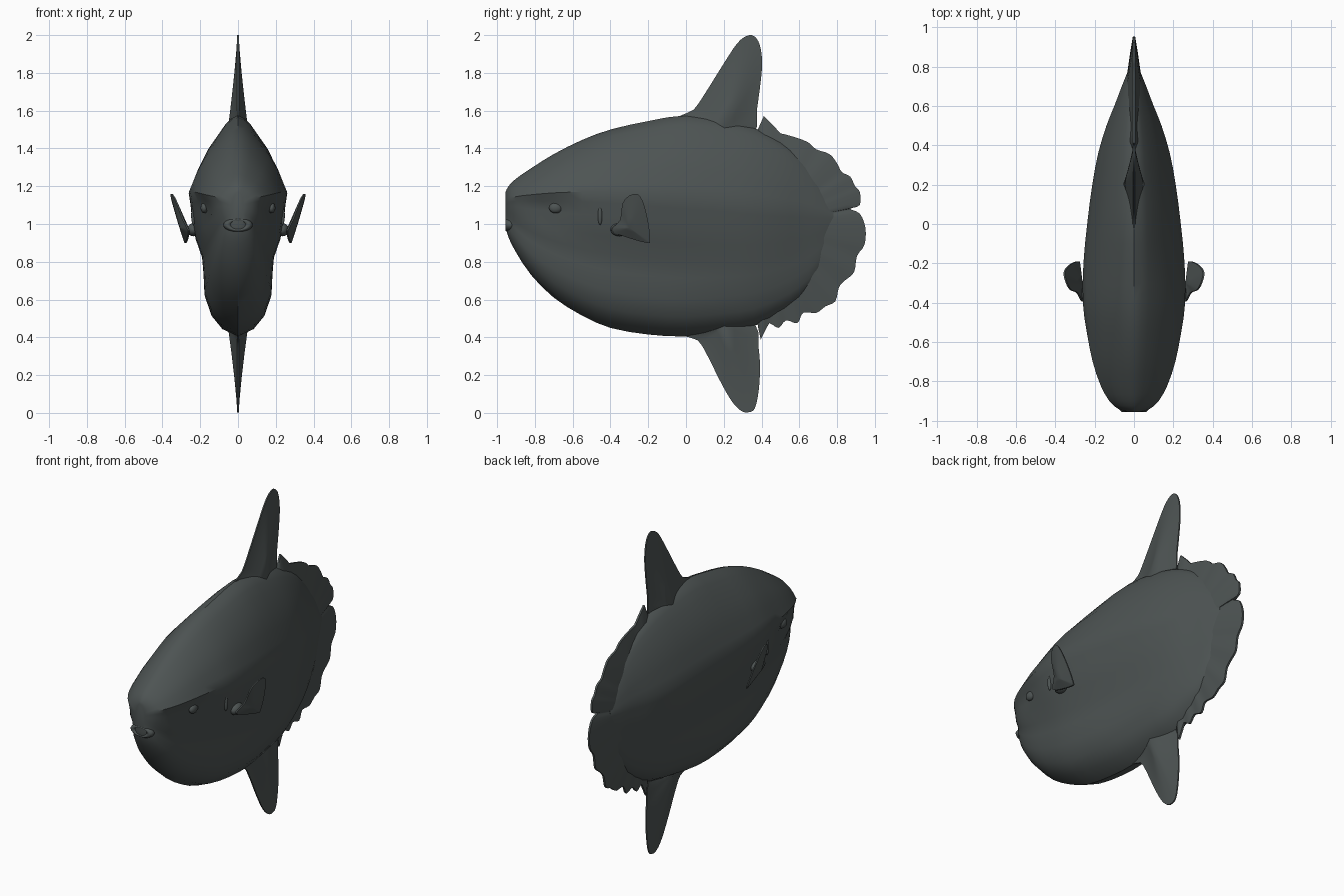
import bpy, bmesh, math

if "Cube" in bpy.data.objects:
    bpy.data.objects.remove(bpy.data.objects["Cube"])

skin = bpy.data.materials.new("dark grey skin")
skin.diffuse_color = (0.075, 0.088, 0.087, 1)
skin.use_nodes = True
skin.node_tree.nodes["Principled BSDF"].inputs["Base Color"].default_value = skin.diffuse_color


def finish(ob, angle=40):
    ob.data.materials.clear()
    ob.data.materials.append(skin)
    bpy.ops.object.select_all(action='DESELECT')
    ob.select_set(True)
    bpy.context.view_layer.objects.active = ob
    bpy.ops.object.shade_smooth_by_angle(angle=math.radians(angle))


def make(name, bm, angle=40):
    bmesh.ops.remove_doubles(bm, verts=bm.verts, dist=0.0004)
    bmesh.ops.recalc_face_normals(bm, faces=bm.faces)
    me = bpy.data.meshes.new(name)
    bm.to_mesh(me)
    bm.free()
    ob = bpy.data.objects.new(name, me)
    bpy.context.collection.objects.link(ob)
    finish(ob, angle)


def spline(p0, p1, p2, p3, t):
    return tuple(0.5 * (2*b + (c-a)*t + (2*a-5*b+4*c-d)*t*t + (3*b-a-3*c+d)*t**3)
                 for a, b, c, d in zip(p0, p1, p2, p3))


def smooth_loop(pts, n=3):
    m = len(pts)
    return [spline(pts[i-1], pts[i], pts[(i+1) % m], pts[(i+2) % m], k/n)
            for i in range(m) for k in range(n)]


def fin(name, outline, centre, thick, edge, power, offset=lambda y, z: 0, side=1):
    """Tapered plate: thick at the centre, thin at its outline."""
    bm = bmesh.new()
    loop = smooth_loop(outline)
    fracs = (0, 0.3, 0.6, 0.85, 1)
    rims = []
    for s in (1, -1):
        rings = []
        for f in fracs:
            h = s * (thick * (1-f)**power + edge)
            ring = []
            for y, z in loop:
                yy, zz = centre[0] + (y-centre[0])*f, centre[1] + (z-centre[1])*f
                ring.append(bm.verts.new((side*(offset(yy, zz) + h), yy, zz)))
            rings.append(ring)
        rims.append(rings[-1])
        bridge(bm, rings)
    bridge(bm, rims)
    make(name, bm, 50)


def bridge(bm, rings):
    for a, b in zip(rings, rings[1:]):
        n = len(a)
        for i in range(n):
            bm.faces.new((a[i], a[(i+1) % n], b[(i+1) % n], b[i]))


# Body: stations of (y, top, ridge, bottom, half width)
stations = [(-.955, 1.17, 1.11, .98, .035), (-.94, 1.20, 1.13, .93, .08),
            (-.90, 1.24, 1.145, .85, .125), (-.82, 1.295, 1.155, .73, .17),
            (-.70, 1.37, 1.165, .61, .21), (-.55, 1.445, 1.17, .515, .24),
            (-.40, 1.50, 1.17, .45, .26), (-.20, 1.545, 1.155, .415, .257),
            (0, 1.575, 1.14, .405, .238), (.20, 1.55, 1.12, .43, .212),
            (.36, 1.51, 1.10, .46, .182), (.50, 1.44, 1.085, .53, .14),
            (.60, 1.36, 1.075, .60, .10), (.70, 1.25, 1.06, .72, .062),
            (.78, 1.12, 1.04, .90, .03)]
# Half cross-section: (height from ridge, share of width)
section = [(1, 0), (.96, .15), (.89, .28), (.78, .42), (.6, .63), (.35, .81), (.15, .92),
           (0, 1), (-.08, .965), (-.18, .935), (-.33, .86), (-.46, .73), (-.58, .70),
           (-.73, .68), (-.86, .55), (-.95, .33), (-1, 0)]
bm = bmesh.new()
rings = []
last = len(stations) - 1
for i in range(last):
    p = [stations[max(0, min(last, i+k))] for k in (-1, 0, 1, 2)]
    for t in ((0, .5) if i < last-1 else (0, .5, 1)):
        y, top, ridge, low, w = spline(*p, t)
        brow = math.exp(-((y+.74)/.14)**2)
        rear = min(1, max(0, (y+.1)/.5))
        half = []
        for h, f in section:
            if h < 0:
                f -= .16 * brow * math.exp(-((h+.17)/.1)**2)
                f += rear * .6 * (math.sqrt(1-h*h) * (1-.2*abs(h)) - f)
            half.append((w*f, ridge + (h*(top-ridge) if h > 0 else h*(ridge-low))))
        ring = [(x, y, z) for x, z in half] + [(-x, y, z) for x, z in half[-2:0:-1]]
        rings.append([bm.verts.new(v) for v in ring])
bridge(bm, rings)
bm.faces.new(rings[0])
bm.faces.new(rings[-1])
make("body", bm, 35)

# Scalloped tail rim
fin("tail_rim",
    [(.38, 1.5), (.5, 1.48), (.59, 1.455), (.65, 1.43), (.69, 1.395), (.76, 1.37), (.80, 1.32),
     (.825, 1.275), (.87, 1.25), (.895, 1.20), (.92, 1.17), (.92, 1.10), (.87, 1.08),
     (.92, 1.055), (.95, .98), (.945, .89), (.905, .83), (.89, .745), (.84, .70), (.81, .665),
     (.79, .59), (.74, .565), (.69, .53), (.62, .53), (.59, .475), (.53, .49), (.49, .45),
     (.44, .475), (.38, .46)],
    (.45, 1.0), .07, .006, 0.9)

# Upper and lower fins
fin("upper_fin",
    [(-.03, 1.55), (.04, 1.605), (.1, 1.69), (.2, 1.85), (.27, 1.955), (.32, 1.995),
     (.36, 1.995), (.39, 1.95), (.403, 1.86), (.395, 1.75), (.375, 1.6), (.36, 1.48), (.2, 1.4)],
    (.2, 1.5), .05, .004, 1.3)
fin("lower_fin",
    [(-.03, .43), (.06, .385), (.11, .31), (.18, .17), (.24, .065), (.29, .012), (.33, .003),
     (.365, .025), (.385, .12), (.392, .24), (.385, .34), (.365, .47), (.2, .56)],
    (.2, .46), .05, .004, 1.3)

# Side fins, gill openings and eyes
for s, label in ((1, "right"), (-1, "left")):
    fin(label + "_side_fin",
        [(-.395, .965), (-.35, 1.02), (-.335, 1.11), (-.30, 1.15), (-.255, 1.157), (-.225, 1.11),
         (-.2, 1.01), (-.19, .915), (-.205, .9), (-.3, .925)],
        (-.3, .98), .02, .004, 1, lambda y, z: .252 + .2*(y+.38) + .34*(z-.93), s)
    for part, loc, size in (("gill", (.236, -.455, 1.045), (.012, .012, .05)),
                            ("eye", (.178, -.69, 1.085), (.02, .035, .028)),
                            ("fin_root", (.235, -.35, .97), (.035, .05, .035))):
        bpy.ops.mesh.primitive_uv_sphere_add(segments=16, ring_count=10,
                                             location=(s*loc[0], loc[1], loc[2]))
        ob = bpy.context.object
        ob.name = label + "_" + part
        ob.scale = size
        finish(ob)

# Lips
bpy.ops.mesh.primitive_torus_add(major_radius=.055, minor_radius=.022, major_segments=28,
                                 minor_segments=10, location=(0, -.932, .995),
                                 rotation=(math.pi/2, 0, 0))
lips = bpy.context.object
lips.name = "lips"
lips.scale = (1, .5, 1.1)
finish(lips)
